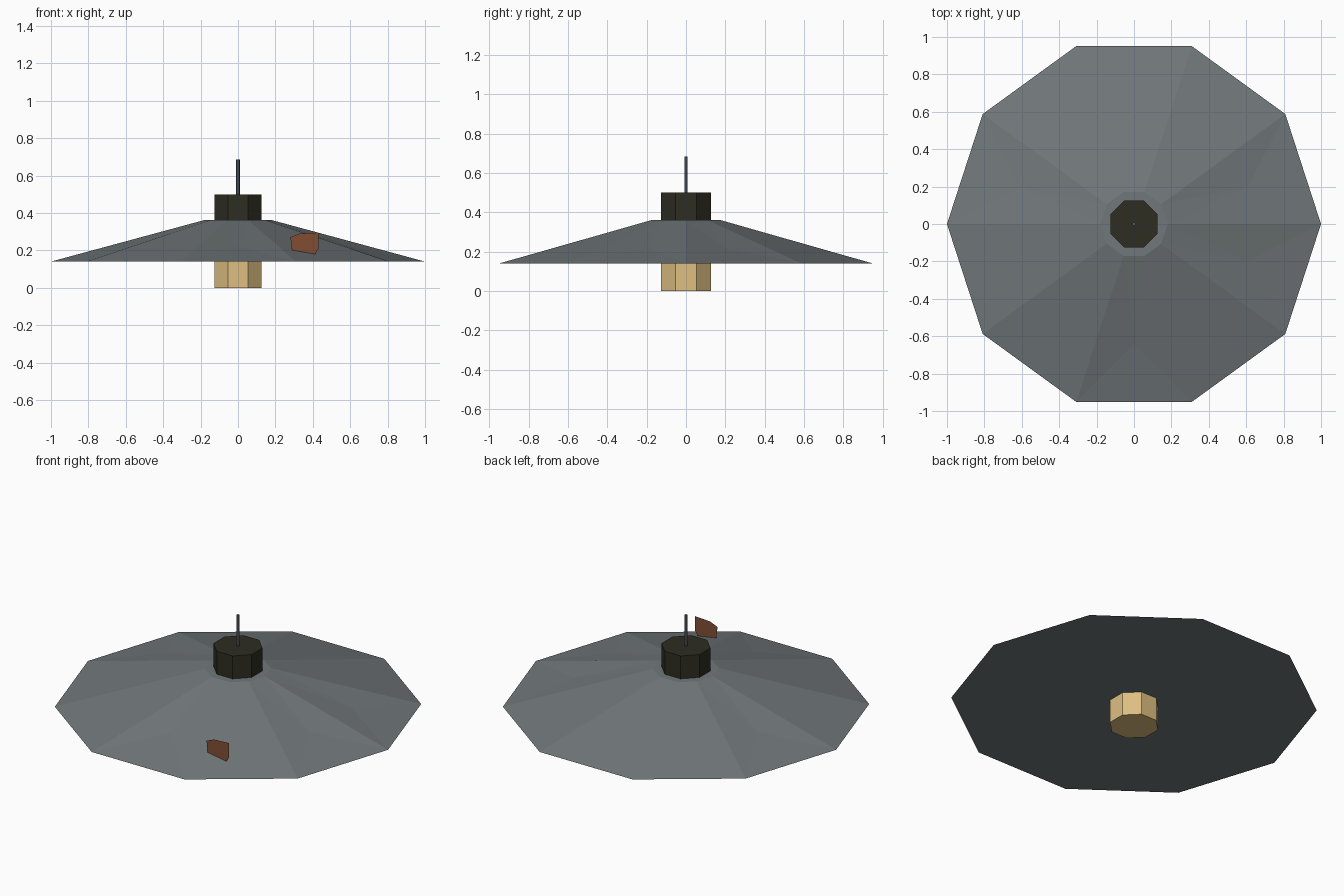
import bpy, bmesh, math

if "Cube" in bpy.data.objects:
    bpy.data.objects.remove(bpy.data.objects["Cube"])

def material(name, rgb):
    m = bpy.data.materials.new(name)
    m.diffuse_color = (*rgb, 1.0)
    m.use_nodes = True
    m.node_tree.nodes["Principled BSDF"].inputs["Base Color"].default_value = m.diffuse_color
    return m

GREY = material("grey enamel", (0.165, 0.186, 0.195))
BLACK = material("dark olive black", (0.027, 0.026, 0.016))
BULB = material("warm bulb", (0.73, 0.52, 0.22))
RUST = material("rust", (0.222, 0.076, 0.033))
STEEL = material("steel", (0.10, 0.112, 0.135))

def finish(name, bm, mat):
    me = bpy.data.meshes.new(name)
    bm.to_mesh(me)
    bm.free()
    me.materials.append(mat)
    ob = bpy.data.objects.new(name, me)
    bpy.context.collection.objects.link(ob)
    return ob

def prism(name, sides, r0, r1, z0, z1, turn, mat, dents=()):
    """Closed prism or frustum; dents lists side numbers pushed slightly inward."""
    bm = bmesh.new()
    def ring(r, z):
        return [bm.verts.new((r * math.cos(turn + math.tau * i / sides),
                              r * math.sin(turn + math.tau * i / sides), z))
                for i in range(sides)]
    low, high = ring(r0, z0), ring(r1, z1)
    bm.faces.new(low[::-1])
    bm.faces.new(high)
    panels = []
    for i in range(sides):
        j = (i + 1) % sides
        panels.append(bm.faces.new((low[i], low[j], high[j], high[i])))
    dented = [panels[i] for i in dents]
    if dented:
        bm.normal_update()
        bmesh.ops.poke(bm, faces=dented, offset=-0.008)
    return finish(name, bm, mat)

# Ten-sided shade with a few lightly dented panels
prism("lamp_shade", 10, 1.0, 0.18, 0.14, 0.362, 0, GREY, dents=(0, 4, 7, 9))

# Octagonal socket cap above and bulb below
flat = math.pi / 8
prism("socket_cap", 8, 0.137, 0.137, 0.355, 0.50, flat, BLACK)
prism("bulb", 8, 0.137, 0.137, 0.0, 0.15, flat, BULB)

# Hanging rod
prism("hanging_rod", 6, 0.01, 0.01, 0.49, 0.685, 0, STEEL)

# Upright rust flake stuck into the front of the shade
bm = bmesh.new()
outline = [(0.29, 0.19), (0.41, 0.175), (0.43, 0.21), (0.43, 0.295), (0.33, 0.29), (0.28, 0.27)]
bm.faces.new([bm.verts.new((x, -0.70, z)) for x, z in outline])
finish("rust_flake", bm, RUST)
